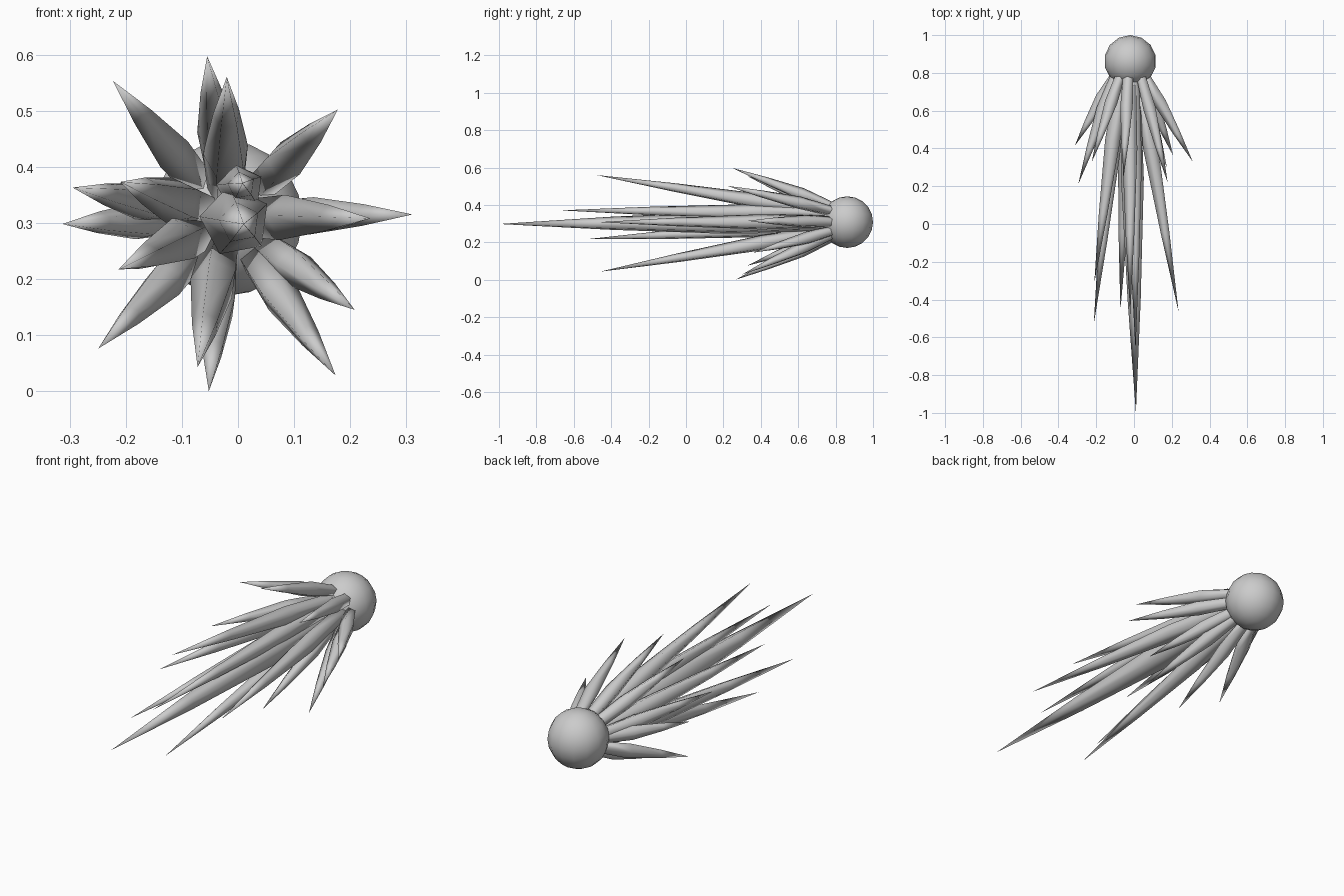
import bpy, bmesh, math
from mathutils import Vector

if "Cube" in bpy.data.objects:
    bpy.data.objects.remove(bpy.data.objects["Cube"])

CENTER = Vector((-0.02, 0.862, 0.308))
RADIUS = 0.138


def finish(bm, name, angle):
    bmesh.ops.recalc_face_normals(bm, faces=bm.faces)
    mesh = bpy.data.meshes.new(name)
    bm.to_mesh(mesh)
    bm.free()
    ob = bpy.data.objects.new(name, mesh)
    bpy.context.collection.objects.link(ob)
    bpy.ops.object.select_all(action='DESELECT')
    ob.select_set(True)
    bpy.context.view_layer.objects.active = ob
    bpy.ops.object.shade_smooth_by_angle(angle=math.radians(angle))
    return ob


def spike(name, tip, radial, width, sides=5):
    """Tapered spike whose root ring lies on the surface of the ball."""
    tip = Vector(tip)
    out = Vector((tip.x - CENTER.x, 0, tip.z - CENTER.z))
    radial = min(radial, out.length)
    base = CENTER + out.normalized() * radial
    base.y -= math.sqrt(RADIUS ** 2 - radial ** 2)
    d = (tip - base).normalized()
    u = d.cross(Vector((0.13, 0, 1))).normalized()
    v = d.cross(u)
    bm = bmesh.new()
    rings = []
    for t, s in ((0, 0.85), (0.28, 0.95), (0.65, 0.55)):
        ring = []
        for i in range(sides):
            a = math.tau * i / sides
            p = base.lerp(tip, t) + width * s * (u * math.cos(a) + v * math.sin(a))
            if t == 0:
                p = CENTER + (p - CENTER).normalized() * RADIUS * 0.97
            ring.append(bm.verts.new(p))
        rings.append(ring)
    end = bm.verts.new(tip)
    bm.faces.new(rings[0])
    for i in range(sides):
        j = (i + 1) % sides
        for a, b in zip(rings, rings[1:]):
            bm.faces.new((a[i], a[j], b[j], b[i]))
        bm.faces.new((rings[-1][i], rings[-1][j], end))
    return finish(bm, name, 80)


# Ball at the back
bm = bmesh.new()
bmesh.ops.create_uvsphere(bm, u_segments=14, v_segments=10, radius=RADIUS)
bmesh.ops.translate(bm, verts=bm.verts, vec=CENTER)
finish(bm, "ball", 60)

# Outer ring of short flaring spikes
short_tips = [
    (-0.223, 0.33, 0.553), (-0.055, 0.25, 0.597), (0.178, 0.22, 0.502),
    (0.311, 0.33, 0.315), (0.208, 0.36, 0.145), (0.174, 0.30, 0.028),
    (-0.052, 0.265, 0.0), (-0.249, 0.33, 0.076), (-0.313, 0.415, 0.298),
    (-0.295, 0.21, 0.363),
]
for i, tip in enumerate(short_tips):
    spike(f"short_spike_{i + 1}", tip, 0.095, 0.037)

# Inner ring of long trailing spikes
long_tips = [
    (-0.02, -0.48, 0.56), (0.236, -0.465, 0.308), (-0.072, -0.46, 0.043),
    (-0.213, -0.53, 0.217), (-0.21, -0.31, 0.373), (0.008, -0.67, 0.371),
]
for i, tip in enumerate(long_tips):
    spike(f"long_spike_{i + 1}", tip, 0.055, 0.045)

# Longest central spike
spike("centre_spike", (0.01, -1.0, 0.298), 0.01, 0.068)
